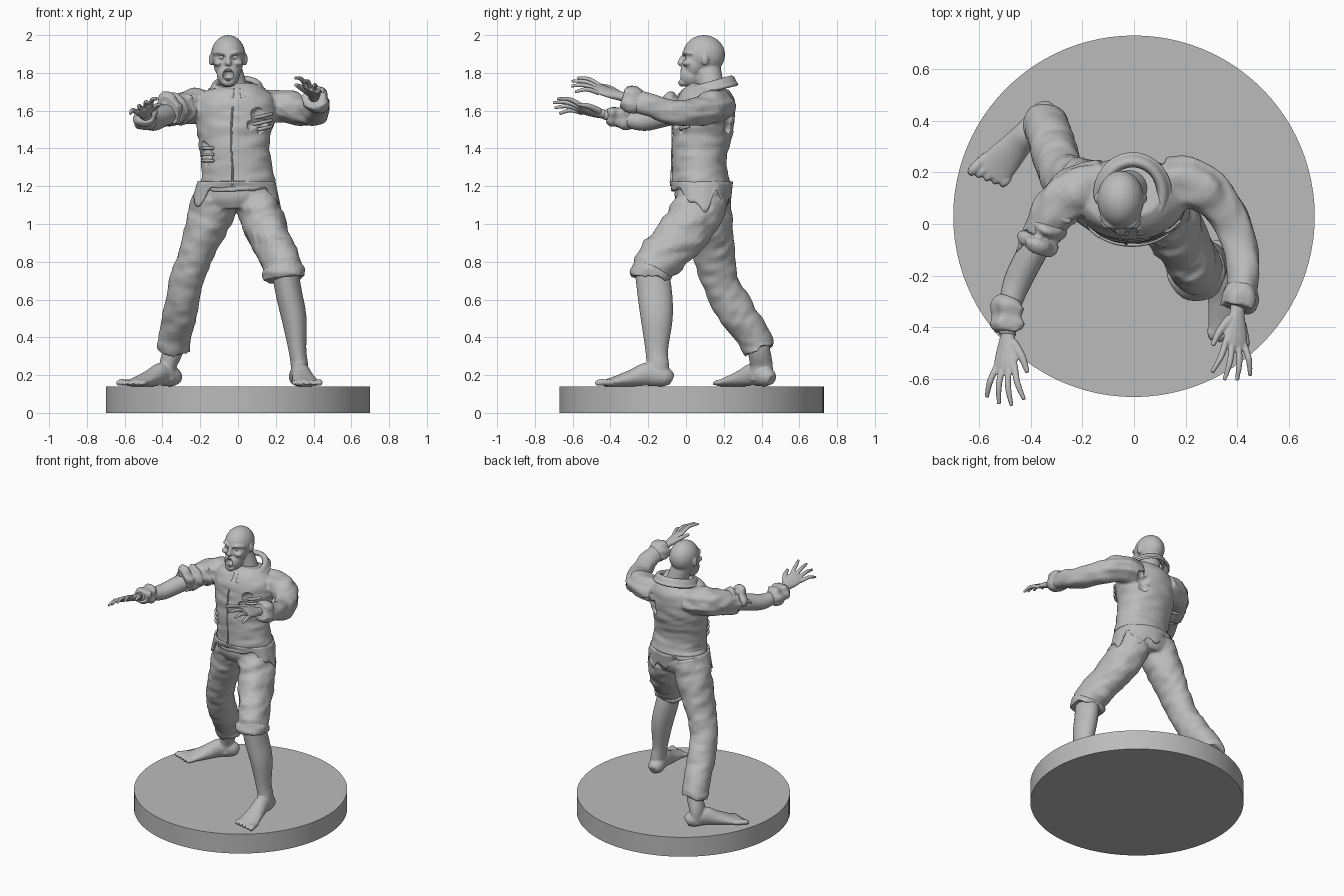
import bpy, bmesh, math
from mathutils import Vector, Matrix, noise

cube = bpy.data.objects.get("Cube")
if cube:
    bpy.data.objects.remove(cube)

GREY = (0.5, 0.5, 0.5, 1)
mat = bpy.data.materials.new("plain grey")
mat.use_nodes = True
mat.diffuse_color = GREY
mat.node_tree.nodes["Principled BSDF"].inputs["Base Color"].default_value = GREY
FLOOR = 0.14


def spline(pts, sub):
    """Catmull-Rom through tuples of (x, y, z, radius_u, radius_v)."""
    out, last = [], len(pts) - 1
    for i in range(last):
        a, b, c, d = (pts[min(max(i + k, 0), last)] for k in (-1, 0, 1, 2))
        for j in range(sub):
            t = j / sub
            out.append([q + t / 2 * (r - p + t * (2 * p - 5 * q + 4 * r - s + t * (3 * (q - r) + s - p)))
                        for p, q, r, s in zip(a, b, c, d)])
    return out + [list(pts[-1])]


def tube(bm, pts, ref=(1, 0, 0), seg=24, sub=5, wrinkle=0, jag=0):
    rings, path = [], spline(pts, sub)
    centres = [Vector(p[:3]) for p in path]
    for i, p in enumerate(path):
        t = (centres[min(i + 1, len(path) - 1)] - centres[max(i - 1, 0)]).normalized()
        u = Vector(ref)
        u = (u - t * u.dot(t)).normalized()
        v = t.cross(u)
        ring = []
        for k in range(seg):
            a = math.tau * k / seg
            co = centres[i] + u * math.cos(a) * p[3] + v * math.sin(a) * p[4]
            if wrinkle:
                fold = noise.noise(Vector((co.x * 9, co.y * 9, co.z * 26)))
                co += (co - centres[i]) * wrinkle * fold
            if jag and i == len(path) - 1:
                co += t * jag * (math.sin(a * 5) + math.sin(a * 8 + 1))
            co.z = max(co.z, FLOOR)
            ring.append(bm.verts.new(co))
        rings.append(ring)
    for lo, hi in zip(rings, rings[1:]):
        for k in range(seg):
            m = (k + 1) % seg
            bm.faces.new((lo[k], lo[m], hi[m], hi[k]))
    bm.faces.new(rings[0][::-1])
    bm.faces.new(rings[-1])


def blob(bm, c, r, lump=0):
    made = bmesh.ops.create_uvsphere(bm, u_segments=24, v_segments=16, radius=1,
                                     matrix=Matrix.Translation(c) @ Matrix.Diagonal((*r, 1)))
    for v in made["verts"]:
        v.co += (v.co - Vector(c)) * lump * noise.noise(v.co * 25)


def finish(name, bm, voxel=0, smooth=0, cutters=()):
    bmesh.ops.recalc_face_normals(bm, faces=bm.faces)
    me = bpy.data.meshes.new(name)
    bm.to_mesh(me)
    bm.free()
    me.materials.append(mat)
    me.polygons.foreach_set("use_smooth", [True] * len(me.polygons))
    ob = bpy.data.objects.new(name, me)
    bpy.context.collection.objects.link(ob)
    if voxel:
        m = ob.modifiers.new("Fuse", "REMESH")
        m.mode, m.voxel_size, m.use_smooth_shade = "VOXEL", voxel, True
    if smooth:
        m = ob.modifiers.new("Soften", "SMOOTH")
        m.iterations, m.factor = smooth, 0.5
    for c in cutters:
        m = ob.modifiers.new("Cut", "BOOLEAN")
        m.operation, m.object, m.solver = "DIFFERENCE", c, "EXACT"
    return ob


def cutter(name, c, r, lump=0):
    bm = bmesh.new()
    blob(bm, c, r, lump)
    ob = finish(name, bm)
    ob.hide_render = True
    ob.hide_set(True)
    return ob


# Round base
bpy.ops.mesh.primitive_cylinder_add(vertices=96, radius=0.7, depth=FLOOR, location=(0, 0.03, FLOOR / 2))
base = bpy.context.object
base.name = "base"
base.data.materials.append(mat)
bpy.ops.object.shade_smooth_by_angle()

# Jacket with sleeves, torn open in three places
holes = [cutter("chest_hole_cutter", (0.13, -0.06, 1.54), (0.065, 0.06, 0.075), 0.6),
         cutter("belly_hole_cutter", (-0.18, -0.03, 1.37), (0.04, 0.06, 0.08), 0.6),
         cutter("back_hole_cutter", (0.13, 0.25, 1.53), (0.06, 0.05, 0.07), 0.5)]
bm = bmesh.new()
tube(bm, [(0, .08, 1.19, .2, .16), (-.005, .07, 1.3, .185, .145), (-.015, .075, 1.4, .188, .147),
          (-.02, .09, 1.5, .2, .16), (-.01, .1, 1.6, .215, .165), (0, .12, 1.68, .19, .14),
          (0, .13, 1.73, .11, .1)], seg=40, wrinkle=.06)
tube(bm, [(.12, .16, 1.62, .09, .1), (.24, .15, 1.625, .088, .095), (.34, .07, 1.6, .08, .08),
          (.405, -.06, 1.59, .075, .07), (.425, -.2, 1.63, .062, .062), (.41, -.29, 1.665, .058, .06)],
     ref=(0, 0, 1), wrinkle=.2)
tube(bm, [(-.12, .15, 1.62, .09, .1), (-.24, .12, 1.625, .09, .095), (-.32, .04, 1.61, .085, .085),
          (-.36, -.05, 1.59, .075, .075)], ref=(0, 0, 1), wrinkle=.25, jag=.015)
finish("jacket", bm, .0085, 2, holes)

# Ribs seen inside the tears
bm = bmesh.new()
for i in range(3):
    z = 1.505 + i * .033
    tube(bm, [(.08, -.02, z - .01, .008, .008), (.13, -.025, z, .009, .009), (.18, .015, z + .012, .008, .008)],
         ref=(0, 0, 1), seg=10)
    z = 1.335 + i * .033
    tube(bm, [(-.19, .03, z, .008, .008), (-.165, -.02, z, .009, .009), (-.13, -.05, z, .008, .008)],
         ref=(0, 0, 1), seg=10)
finish("ribs", bm)

# Front seam
bm = bmesh.new()
tube(bm, [(-.03, -.079, 1.2, .005, .007), (-.03, -.073, 1.3, .005, .007), (-.035, -.071, 1.4, .005, .007),
          (-.035, -.07, 1.5, .005, .007), (-.03, -.063, 1.6, .005, .007), (-.02, -.02, 1.68, .005, .007)], seg=8)
finish("front_seam", bm)


def band(name, seg, rows, point, thick, start=0.0, end=math.tau):
    """Cloth band around the body; point(angle, row fraction) gives its shape."""
    bm = bmesh.new()
    grid = [[bm.verts.new(point(start + (end - start) * k / seg, j / rows)) for j in range(rows + 1)]
            for k in range(seg + 1)]
    for a, b in zip(grid, grid[1:]):
        for j in range(rows):
            bm.faces.new((a[j], b[j], b[j + 1], a[j + 1]))
    bmesh.ops.remove_doubles(bm, verts=bm.verts, dist=.0001)
    ob = finish(name, bm)
    m = ob.modifiers.new("Thickness", "SOLIDIFY")
    m.thickness, m.offset = thick, 0


def collar_point(a, f):
    r = 0.1 + 0.05 * f
    return (r * math.cos(a) - .005, .115 + (r + .01) * math.sin(a),
            1.725 + .035 * math.sin(a) + .028 * math.sin(math.pi * min(f * 1.3, 1)) - .022 * f)


def hem_point(a, f):
    side = abs(math.cos(a))
    back = max(math.sin(a), 0)
    drop = .03 + .09 * side ** 3 + .06 * back + (.025 * side + .03 * back) * (math.sin(a * 9) + math.sin(a * 5 + 2))
    flare = .2 + .03 * f * side + .006 * math.sin(a * 11) * f
    return (flare * math.cos(a) - .008, .08 + (.163 - .012 * f) * math.sin(a), 1.225 - max(drop, .02) * f)


band("collar", 48, 6, collar_point, .014, -math.pi / 2 + .12, math.pi * 1.5 - .12)
band("torn_hem", 90, 6, hem_point, .012)

# Trousers: one long leg, one torn at the knee
bm = bmesh.new()
tube(bm, [(-.01, .09, 1.24, .18, .135), (-.015, .09, 1.15, .205, .15), (-.015, .09, 1.08, .16, .12)], wrinkle=.03)
tube(bm, [(.08, .09, 1.17, .115, .13), (.12, .05, 1.04, .115, .14), (.185, -.07, .89, .105, .13),
          (.235, -.16, .79, .1, .115), (.245, -.185, .725, .105, .108)], wrinkle=.14, jag=.01)
tube(bm, [(-.1, .1, 1.17, .12, .135), (-.15, .12, 1.04, .12, .125), (-.215, .145, .86, .095, .115),
          (-.275, .185, .69, .088, .1), (-.305, .27, .53, .09, .098), (-.335, .36, .4, .086, .09),
          (-.34, .39, .335, .088, .085)], wrinkle=.12, jag=.012)
finish("trousers", bm, .0085, 2)

# Rolled cuffs on the knee, wrists and torn sleeve
bm = bmesh.new()
tube(bm, [(.24, -.172, .765, .1, .1), (.243, -.18, .745, .112, .117), (.246, -.185, .71, .108, .11)],
     wrinkle=.15, jag=.008)
tube(bm, [(.42, -.24, 1.645, .06, .06), (.412, -.28, 1.655, .076, .072), (.402, -.325, 1.665, .068, .066)],
     ref=(0, 0, 1), wrinkle=.25, jag=.006)
tube(bm, [(-.475, -.29, 1.55, .045, .045), (-.487, -.32, 1.555, .066, .062), (-.492, -.36, 1.562, .055, .055),
          (-.494, -.39, 1.567, .068, .066), (-.494, -.415, 1.572, .052, .052)], ref=(0, 0, 1), wrinkle=.35, jag=.006)
for i in range(3):
    x, y = -.3 - i * .03, .07 - i * .06
    tube(bm, [(x, y, 1.61, .07, .07), (x - .008, y - .02, 1.607, .092 - i * .006, .092 - i * .006),
              (x - .02, y - .045, 1.6, .068, .068)], ref=(0, 0, 1), wrinkle=.35)
for dx, dz in ((-.06, .02), (.0, .07), (.05, -.03)):
    tube(bm, [(-.36 + dx, -.03, 1.59 + dz, .02, .02), (-.375 + dx, -.08, 1.58 + dz, .014, .014),
              (-.395 + dx, -.11, 1.56 + dz, .006, .006)], ref=(0, 0, 1), seg=12)
finish("cloth_cuffs", bm, .007, 1)


def hand(name, wrist, forward, thumb):
    w, f, s = Vector(wrist), Vector(forward).normalized(), Vector(thumb)
    s = (s - f * s.dot(f)).normalized()
    n = f.cross(s)
    n = n if n.z > 0 else -n
    bm = bmesh.new()

    def limb(steps, seg=14):
        tube(bm, [(*(w + f * a + s * b + n * c), ru, rv) for a, b, c, ru, rv in steps], ref=s, seg=seg)
    limb([(-.08, 0, 0, .034, .032), (0, 0, 0, .03, .024), (.06, 0, 0, .044, .021), (.11, 0, .003, .05, .018),
          (.145, 0, .002, .045, .014)])
    for i, length in enumerate((.13, .15, .14, .11)):
        b, spread = .037 - .025 * i, .045 - .03 * i
        limb([(.12, b, 0, .013, .013), (.13 + length * .5, b + spread * .5, .012, .0125, .012),
              (.13 + length, b + spread, -.012, .008, .008)], 10)
    limb([(.03, .025, 0, .02, .018), (.09, .065, -.006, .016, .015), (.15, .085, -.02, .009, .009)], 10)
    finish(name, bm, .0048, 1)


hand("left_hand", (.4, -.34, 1.675), (-.08, -1, .3), (-.85, 0, .45))
hand("right_hand", (-.49, -.43, 1.58), (-.05, -1, .22), (.85, 0, .45))

# Bare right forearm
bm = bmesh.new()
tube(bm, [(-.33, .02, 1.6, .06, .06), (-.39, -.1, 1.575, .057, .057), (-.45, -.22, 1.545, .052, .054),
          (-.48, -.32, 1.555, .04, .042), (-.49, -.43, 1.58, .027, .032)], ref=(0, 0, 1))
finish("right_forearm", bm)


def leg(name, heel, forward, length, shin, inner):
    """Bare foot with five toes, joined to its shin."""
    h, f = Vector((*heel, 0)), Vector((*forward, 0)).normalized()
    s = f.cross(Vector((0, 0, 1))) * inner
    bm = bmesh.new()
    prof = [(0, .175, .03, .03), (.09, .19, .052, .052), (.3, .205, .05, .062), (.5, .185, .058, .046),
            (.72, .166, .07, .028), (.86, .157, .074, .018)]
    tube(bm, [(*(h + f * a * length + Vector((0, 0, z))), ru, rv) for a, z, ru, rv in prof], ref=s)
    for i in range(5):
        off, size = .06 - .031 * i, (.02 if i == 0 else .015)
        end = length * (.99 - .028 * i)
        tube(bm, [(*(h + f * a + s * off + Vector((0, 0, z))), r, r * .9) for a, z, r in
                  ((length * .76, .16, size * .8), (end - .025, .161, size), (end, .152, size * .6))], ref=s, seg=12)
    ankle = h + f * .075
    tube(bm, [(ankle.x, ankle.y, .17, .045, .06), (ankle.x, ankle.y, .25, .046, .06)] + shin)
    finish(name, bm, .006, 2)


leg("left_lower_leg", (.315, -.075), (.14, -1), .42,
    [(.315, -.155, .33, .047, .06), (.297, -.155, .5, .066, .085), (.27, -.165, .63, .07, .092),
     (.25, -.18, .74, .07, .09)], -1)
leg("right_lower_leg", (-.32, .455), (-.67, -.74), .41,
    [(-.345, .385, .33, .055, .06), (-.335, .36, .42, .06, .065)], 1)

# Head with gaping mouth and sunken eyes
X = -.052
cuts = [cutter("mouth_cutter", (X, -.04, 1.79), (.03, .045, .034))]
cuts += [cutter("eye_socket_cutter", (X + d, -.02, 1.882), (.024, .026, .015)) for d in (-.037, .037)]
bm = bmesh.new()
blob(bm, (X, .095, 1.895), (.091, .112, .105))
blob(bm, (X, .045, 1.85), (.078, .062, .09))
blob(bm, (X, .028, 1.788), (.06, .066, .066))
blob(bm, (X, -.012, 1.75), (.035, .03, .024))
blob(bm, (X, -.026, 1.853), (.018, .02, .017))
tube(bm, [(X, .005, 1.9, .012, .016), (X, -.02, 1.865, .013, .02), (X, -.02, 1.85, .012, .016)], seg=12)
for d in (-1, 1):
    tube(bm, [(X + d * .008, -.008, 1.9, .01, .012), (X + d * .045, -.002, 1.91, .012, .014),
              (X + d * .075, .035, 1.9, .008, .01)], ref=(0, 0, 1), seg=12)
    blob(bm, (X + d * .052, .008, 1.852), (.026, .028, .018))
    blob(bm, (X + d * .09, .1, 1.872), (.013, .02, .032))
tube(bm, [(-.015, .14, 1.66, .085, .08), (-.025, .13, 1.74, .07, .07), (X, .11, 1.84, .066, .07)])
finish("head", bm, .0058, 2, cuts)

# Eyes and teeth
bm = bmesh.new()
for d in (-.037, .037):
    blob(bm, (X + d, .012, 1.882), (.016, .016, .014))
for i in range(5):
    a = (i - 2) * .01
    blob(bm, (X + a, -.022 + abs(a) * .4, 1.815), (.0055, .006, .01))
    blob(bm, (X + a, -.024 + abs(a) * .4, 1.764), (.005, .006, .008))
finish("eyes_and_teeth", bm)
